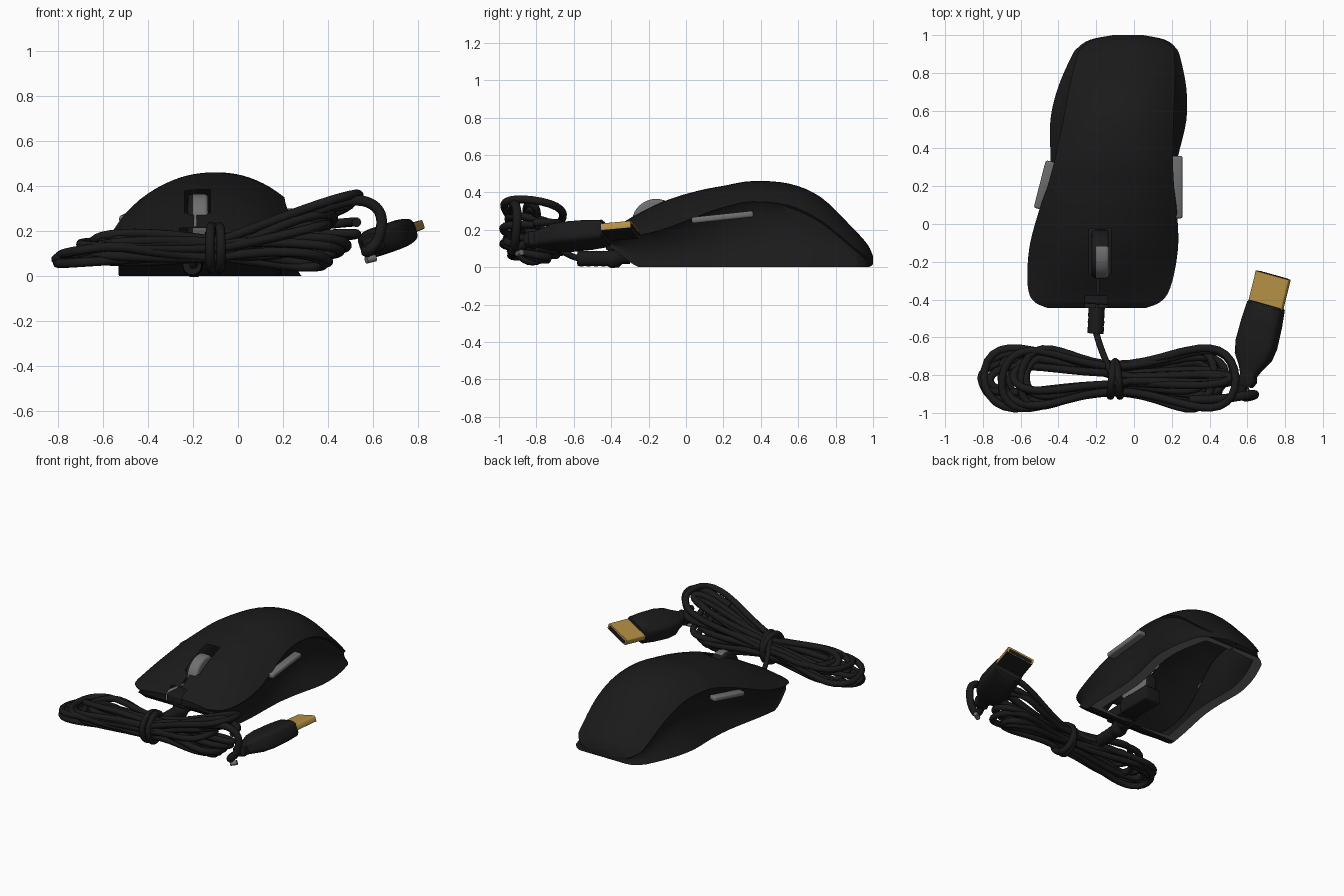
import bpy, bmesh, math
from mathutils import Vector, Matrix

if "Cube" in bpy.data.objects:
    bpy.data.objects.remove(bpy.data.objects["Cube"])

def material(name, rgb):
    m = bpy.data.materials.new(name)
    m.diffuse_color = (*rgb, 1)
    m.use_nodes = True
    m.node_tree.nodes["Principled BSDF"].inputs["Base Color"].default_value = m.diffuse_color
    return m

BLACK = material("matte black", (0.0105, 0.0105, 0.0105))
GREY = material("grey rubber", (0.16, 0.16, 0.16))
GOLD = material("gold metal", (0.47, 0.28, 0.06))

def finish(name, bm, mats, angle=35):
    me = bpy.data.meshes.new(name)
    bm.to_mesh(me)
    bm.free()
    ob = bpy.data.objects.new(name, me)
    bpy.context.collection.objects.link(ob)
    for m in mats:
        me.materials.append(m)
    bpy.ops.object.select_all(action='DESELECT')
    ob.select_set(True)
    bpy.context.view_layer.objects.active = ob
    bpy.ops.object.shade_smooth_by_angle(angle=math.radians(angle))
    return ob

def loft(rings, close=True):
    bm = bmesh.new()
    vs = [[bm.verts.new(p) for p in r] for r in rings]
    n = len(rings[0])
    for a, b in zip(vs, vs[1:]):
        for i in range(n if close else n - 1):
            j = (i + 1) % n
            bm.faces.new((a[i], a[j], b[j], b[i]))
    bm.faces.new(vs[0])
    bm.faces.new(vs[-1])
    bmesh.ops.recalc_face_normals(bm, faces=bm.faces)
    return bm

def tube(name, pts, r, mat=BLACK, radii=None, cyclic=False, kind='NURBS'):
    cu = bpy.data.curves.new(name, 'CURVE')
    cu.dimensions = '3D'
    cu.bevel_depth = r
    cu.bevel_resolution = 3
    cu.use_fill_caps = True
    cu.resolution_u = 6
    sp = cu.splines.new(kind)
    sp.points.add(len(pts) - 1)
    for i, p in enumerate(pts):
        sp.points[i].co = (*p, 1)
        sp.points[i].radius = radii[i] if radii else 1
    if kind == 'NURBS':
        sp.order_u = 3
        sp.use_endpoint_u = True
    sp.use_cyclic_u = cyclic
    cu.materials.append(mat)
    ob = bpy.data.objects.new(name, cu)
    bpy.context.collection.objects.link(ob)

def bar(name, p0, p1, w, h, mat, bevel=0.012):
    # rounded box running from p0 to p1
    p0, p1 = Vector(p0), Vector(p1)
    rot = (p1 - p0).to_track_quat('Y', 'Z').to_matrix().to_4x4()
    bm = bmesh.new()
    bmesh.ops.create_cube(bm, size=1)
    bmesh.ops.scale(bm, vec=(w, (p1 - p0).length, h), verts=bm.verts)
    bmesh.ops.bevel(bm, geom=bm.edges[:], offset=bevel, segments=3, affect='EDGES', profile=0.5)
    bmesh.ops.transform(bm, matrix=Matrix.Translation((p0 + p1) / 2) @ rot, verts=bm.verts)
    finish(name, bm, [mat])

# mouse shell stations: y, top z, ridge half width, ridge z, base half width, base z
ST = [(-.445, .17, .26, .15, .24, .125), (-.415, .195, .33, .15, .31, .11),
      (-.36, .225, .37, .155, .34, .075), (-.25, .29, .39, .17, .355, 0),
      (-.1, .36, .392, .21, .35, 0), (.07, .41, .365, .275, .335, 0),
      (.2, .435, .335, .32, .328, 0), (.35, .46, .312, .35, .337, 0),
      (.55, .447, .292, .33, .36, 0), (.72, .375, .28, .25, .34, 0),
      (.88, .222, .26, .12, .29, 0), (.93, .17, .243, .08, .262, 0),
      (.975, .115, .185, .045, .2, 0), (1.0, .06, .08, .03, .08, .015)]

def spline(stations, sub=4):
    out = []
    for i in range(len(stations) - 1):
        q = [stations[max(0, min(len(stations) - 1, i + k))] for k in (-1, 0, 1, 2)]
        for s in range(sub):
            t = s / sub
            out.append([.5 * (2*b + (c-a)*t + (2*a-5*b+4*c-d)*t*t + (3*b-a-3*c+d)*t**3)
                        for a, b, c, d in zip(*q)])
    return out + [list(stations[-1])]

def centre(y):
    return -.146 + .115 * y

def section(st):
    y, zt, wr, zr, wb, zb = st
    zb = 0 if -.25 <= y <= .975 else max(zb, 0)
    half = []
    for i in range(1, 11):                       # dome
        s = i / 10
        half.append((wr * s, zr + (zt - zr) * (1 - s ** 2.2)))
    h = zr - zb
    step = min(.012, h * .3)                     # seam, then concave side panel
    pinch = .13 * h if y > -.3 else .02
    for i in range(7):
        t = i / 6
        half.append((wr - step + (wb - wr + step) * t - pinch * math.sin(math.pi * t),
                     (zr - step) + (zb - zr + step) * t))
    wi = max(0.005, wb - .075) if -.2 < y < .93 else .005
    half.append((wi, zb))
    pts = [(-u, z) for u, z in reversed(half)] + [(0, zt)] + half
    return [(centre(y) + u, y, z) for u, z in pts]

bm = loft([section(s) for s in spline(ST)], close=False)

# openings for the wheel, button seam and cable notch
def cut_hole(x, w, y0, y1, zmin):
    for co, no in (((x - w, 0, 0), (1, 0, 0)), ((x + w, 0, 0), (1, 0, 0)),
                   ((0, y0, 0), (0, 1, 0)), ((0, y1, 0), (0, 1, 0))):
        near = [f for f in bm.faces if y0 - .1 < f.calc_center_median().y < y1 + .1]
        geom = set(near) | {e for f in near for e in f.edges} | {v for f in near for v in f.verts}
        bmesh.ops.bisect_plane(bm, geom=list(geom), plane_co=co, plane_no=no, dist=1e-5)
    dead = []
    for f in bm.faces:
        c = f.calc_center_median()
        if abs(c.x - x) < w and y0 < c.y < y1 and c.z > zmin:
            dead.append(f)
    bmesh.ops.delete(bm, geom=dead, context='FACES')

cut_hole(-.18, .057, -.265, -.025, .15)
cut_hole(-.19, .006, -.37, -.265, .15)
cut_hole(-.2, .06, -.45, -.38, .137)
for f in bm.faces:                               # grey foot rim round the open base
    c = f.calc_center_median()
    if c.z < .002 and -.2 < c.y < .97:
        f.material_index = 1
finish("mouse_shell", bm, [BLACK, GREY])

# scroll wheel: grey tread with a black back part and left side
bm = bmesh.new()
bmesh.ops.create_cone(bm, cap_ends=True, segments=40, radius1=.13, radius2=.13, depth=.092)
bmesh.ops.bevel(bm, geom=[e for e in bm.edges if abs(e.verts[0].co.z - e.verts[1].co.z) < 1e-4],
                offset=.018, segments=3, affect='EDGES', profile=0.5)
bmesh.ops.transform(bm, verts=bm.verts, matrix=Matrix.Translation((-.178, -.16, .235))
                    @ Matrix.Rotation(math.pi / 2, 4, 'Y'))
bmesh.ops.bisect_plane(bm, geom=bm.verts[:] + bm.edges[:] + bm.faces[:],
                       plane_co=(-.2, 0, 0), plane_no=(1, 0, 0))
for f in bm.faces:
    c = f.calc_center_median()
    f.material_index = int(c.x < -.2 or (c.y > -.12 and abs(f.normal.x) < .9))
finish("scroll_wheel", bm, [GREY, BLACK])
bar("wheel_housing", (-.18, -.28, .14), (-.18, -.02, .14), .13, .1, BLACK)
bar("notch_floor", (-.2, -.425, .13), (-.19, -.27, .13), .15, .08, BLACK)

# side buttons, reaching through the shell
bar("left_side_button", (-.502, .08, .25), (-.438, .33, .285), .06, .034, GREY)
bar("right_side_button", (.227, .03, .25), (.227, .36, .285), .06, .034, GREY)

# strain relief with ribs, then the lead into the coil
ys = [-.3 - .02 * i for i in range(15)]
tube("strain_relief", [(-.19 - .05 * (-.3 - y), y, .068 if y > -.37 else .046) for y in ys], .043,
     radii=[1.25 if y > -.42 else (1.03 if i % 2 else .97) for i, y in enumerate(ys)], kind='POLY')
tube("cable_lead", [(-.203, -.56, .045), (-.195, -.6, .05), (-.16, -.7, .11),
                    (-.12, -.79, .22), (-.09, -.85, .22)], .017)

# coiled cable: one strand wound in pinched loops, wide left loops lying lowest
coil = []
TURNS, STEPS = 11, 48
for n in range(TURNS * STEPS + 1):
    k = n / STEPS
    c, s = math.cos(math.tau * k), math.sin(math.tau * k)
    a, b, e = math.sin(2.4 * k), math.sin(3.7 * k + 1), math.sin(1.7 * k + 2)
    x = -.1 + c * (.59 + .12 * a if c < 0 else .56 + .08 * b)
    y = -.818 + s * (.3 + 1.2 * c * c) * (.175 + .075 * e if c < 0 else .14 + .11 * e)
    z = .12 + .04 * b
    if c > 0:
        z += c * (.085 + .115 * math.sin(2.9 * k)) - .05 * s * c
    else:
        z += -c * (-.005 - .075 * a) + .02 * s * c
    coil.append((x, y, max(z, .022)))
tube("coiled_cable", coil, .021, kind='POLY')

# tie wrapped round the middle of the coil
tube("cable_tie", [(-.1 + .025 * math.sin(t * math.tau / 48), -.82 + .09 * math.cos(t * math.tau / 24),
                    .125 + .095 * math.sin(t * math.tau / 24)) for t in range(48)],
     .021, cyclic=True, kind='POLY')

# cable end rising over the coil into the plug
tube("cable_end", [(.3, -.93, .27), (.45, -.93, .33), (.57, -.91, .34), (.645, -.9, .28), (.63, -.91, .16),
                   (.57, -.92, .1), (.57, -.87, .12), (.61, -.8, .145)], .024)
tube("cable_end_collar", [(.57, -.9, .07), (.61, -.88, .08)], .016, GREY)

# plug
PLUG = (Matrix.Translation((.6, -.83, .145)) @ Matrix.Rotation(math.radians(-14), 4, 'Z')
        @ Matrix.Rotation(math.radians(5), 4, 'X') @ Matrix.Rotation(math.radians(-18), 4, 'Y'))

def plug_part(name, stations, power, mats, lift=0):
    rings = []
    for y, w, h in stations:
        ring = []
        for i in range(32):
            t = math.tau * i / 32
            c, s = math.cos(t), math.sin(t)
            ring.append(PLUG @ Vector((math.copysign(abs(c) ** power, c) * w, y,
                                       math.copysign(abs(s) ** power, s) * h + lift)))
        rings.append(ring)
    bm = loft(rings)
    bm.normal_update()
    for f in bm.faces:                       # underside takes the second colour
        if len(mats) > 1 and f.normal.z < -.5:
            f.material_index = 1
    finish(name, bm, mats)

plug_part("plug_body", [(-.03, .035, .03), (0, .05, .042), (.03, .042, .04), (.07, .06, .048),
                        (.13, .098, .06), (.2, .11, .065), (.32, .107, .064),
                        (.41, .1, .058), (.42, .092, .05)], .5, [BLACK])
plug_part("plug_contact_shell", [(.4, .096, .022), (.578, .096, .022)], .2, [GOLD, BLACK], .006)
plug_part("plug_opening", [(.57, .084, .013), (.58, .084, .013)], .2, [BLACK], .002)
